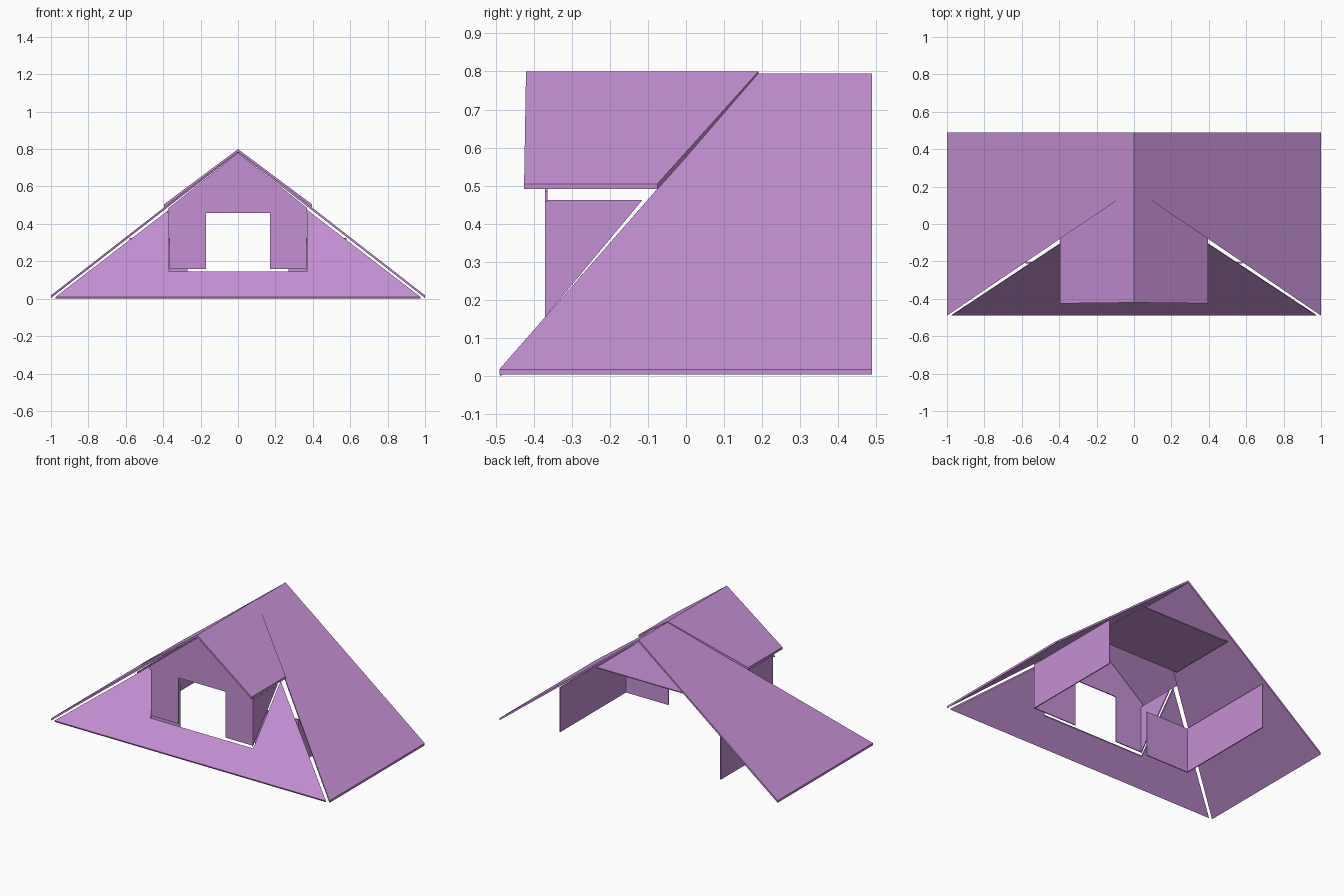
import bpy, bmesh
from mathutils import Vector

cube = bpy.data.objects.get("Cube")
if cube:
    bpy.data.objects.remove(cube, do_unlink=True)

# One colour for every panel
mat = bpy.data.materials.new("lilac")
mat.use_nodes = True
colour = (0.56, 0.28, 0.66, 1)
mat.diffuse_color = colour
mat.node_tree.nodes["Principled BSDF"].inputs["Base Color"].default_value = colour


def panel(name, points, offset, mirror=True):
    """Flat board: an outline extruded by an offset, optionally mirrored across x."""
    bm = bmesh.new()
    face = bm.faces.new([bm.verts.new(p) for p in points])
    ext = bmesh.ops.extrude_face_region(bm, geom=[face], use_keep_orig=True)
    verts = [g for g in ext["geom"] if isinstance(g, bmesh.types.BMVert)]
    bmesh.ops.translate(bm, verts=verts, vec=Vector(offset))
    bmesh.ops.recalc_face_normals(bm, faces=bm.faces)
    mesh = bpy.data.meshes.new(name)
    bm.to_mesh(mesh)
    bm.free()
    mesh.materials.append(mat)
    obj = bpy.data.objects.new(name, mesh)
    bpy.context.collection.objects.link(obj)
    if mirror:
        mod = obj.modifiers.new("mirror", "MIRROR")
        mod.use_mirror_merge = False
    return obj


def hip_y(z):
    """Depth of the sloping front roof at a height."""
    return -0.49 + 0.86 * max(z - 0.01, 0)


DOWN = (0, 0, -0.014)
BACK = (0, 0.006, 0)
IN = (-0.006, 0, 0)

# Main roof slopes, cut along the hip
panel("side_roofs", [(1, -0.49, 0.018), (1, 0.488, 0.018),
                     (0, 0.488, 0.795), (0, 0.19, 0.795)], DOWN)

# Front roof slope with the dormer opening cut out
outline = [(0.975, 0.01), (0.37, 0.475), (0.37, 0.145)]
outline += [(-x, z) for x, z in reversed(outline)]
panel("front_roof", [(x, hip_y(z), z) for x, z in outline], (0, 0.004, -0.01), False)

# Dormer roof
panel("dormer_roofs", [(0, -0.42, 0.8), (0, 0.19, 0.8),
                       (0.395, -0.075, 0.505), (0.395, -0.425, 0.505)], DOWN)

# Dormer gable, front wall pieces and cheeks
GY = -0.37
panel("dormer_gable", [(-0.38, GY, 0.458), (0.37, GY, 0.458), (0.37, GY, 0.485),
                       (0, GY, 0.78), (-0.37, GY, 0.485)], BACK, False)
panel("dormer_front_walls", [(0.17, GY, 0.16), (0.36, GY, 0.16),
                             (0.36, GY, 0.46), (0.17, GY, 0.46)], BACK)
panel("dormer_cheeks", [(0.366, GY, 0.155), (0.366, -0.115, 0.462),
                        (0.366, GY, 0.462)], IN)

# Attic knee walls and ceiling
panel("side_knee_walls", [(0.58, -0.21, 0.035), (0.58, 0.47, 0.035),
                          (0.58, 0.47, 0.325), (0.58, -0.21, 0.325)], IN)
panel("front_knee_walls", [(0.27, -0.21, 0.035), (0.58, -0.21, 0.035),
                           (0.58, -0.21, 0.325), (0.27, -0.21, 0.325)], BACK)
panel("attic_ceiling", [(-0.32, 0.0, 0.515), (0.32, 0.0, 0.515),
                        (0.32, 0.46, 0.515), (-0.32, 0.46, 0.515)], (0, 0, 0.006), False)
